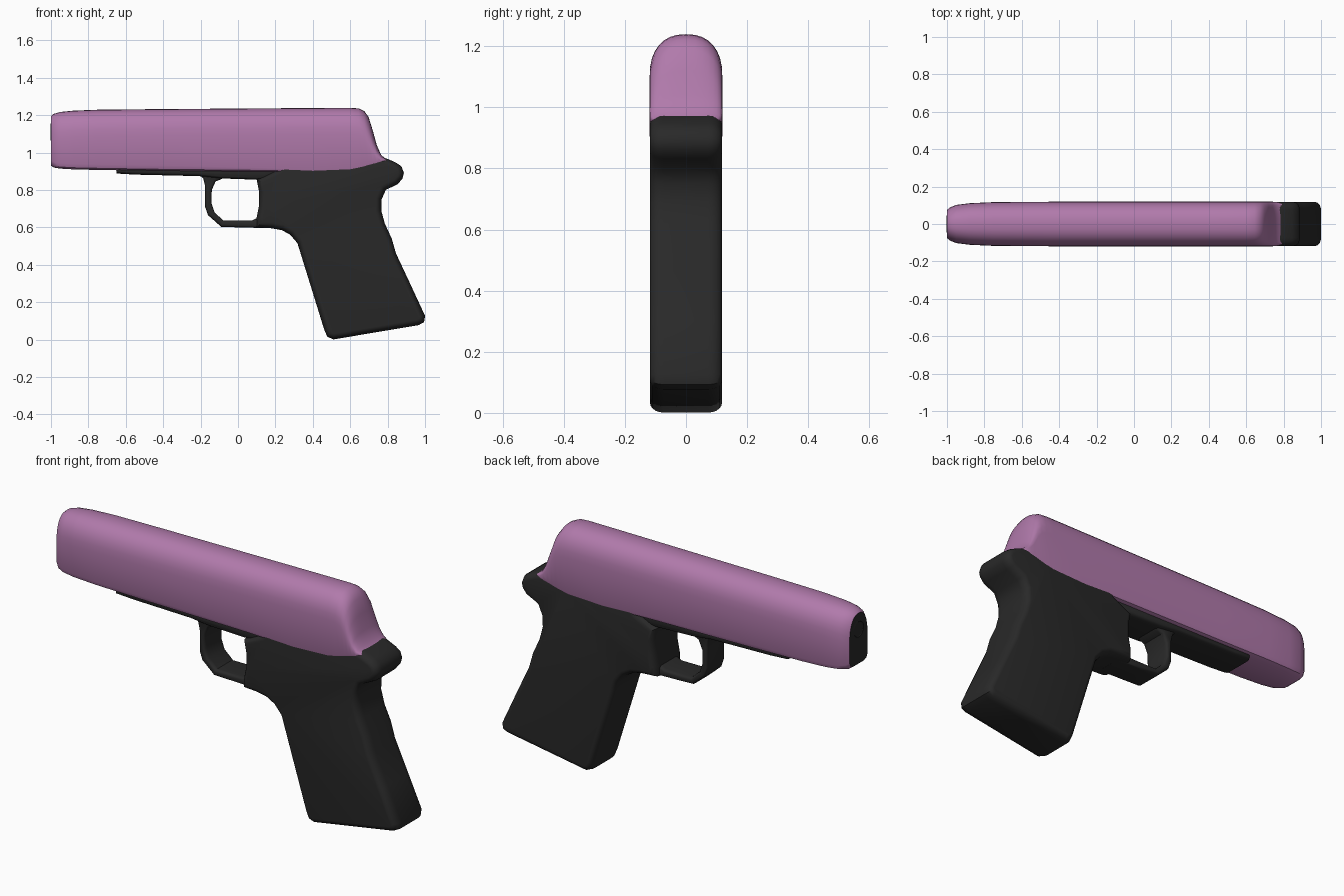
import bpy, bmesh, math
from mathutils import Vector

if "Cube" in bpy.data.objects:
    bpy.data.objects.remove(bpy.data.objects["Cube"])


def material(name, rgb):
    m = bpy.data.materials.new(name)
    m.diffuse_color = (*rgb, 1)
    m.use_nodes = True
    m.node_tree.nodes["Principled BSDF"].inputs["Base Color"].default_value = m.diffuse_color
    return m


PURPLE = material("soft purple", (0.44, 0.195, 0.41))
BLACK = material("matte black", (0.022, 0.022, 0.022))


def finish(name, bm, mats, angle=40):
    bmesh.ops.recalc_face_normals(bm, faces=bm.faces)
    me = bpy.data.meshes.new(name)
    bm.to_mesh(me)
    bm.free()
    ob = bpy.data.objects.new(name, me)
    bpy.context.collection.objects.link(ob)
    for m in mats:
        me.materials.append(m)
    bpy.ops.object.select_all(action='DESELECT')
    ob.select_set(True)
    bpy.context.view_layer.objects.active = ob
    bpy.ops.object.shade_smooth_by_angle(angle=math.radians(angle))
    return ob


def skin(bm, rings):
    """Join closed rings of points into a tube; return the two end caps."""
    vs = [[bm.verts.new(p) for p in r] for r in rings]
    n = len(vs[0])
    for a, b in zip(vs, vs[1:]):
        for i in range(n):
            j = (i + 1) % n
            bm.faces.new((a[i], a[j], b[j], b[i]))
    return bm.faces.new(vs[0]), bm.faces.new(vs[-1])


def inset(pts, d):
    """Move a closed XZ outline inward by d."""
    p = [Vector(q) for q in pts]
    n = len(p)
    area = sum(p[i - 1].x * p[i].y - p[i].x * p[i - 1].y for i in range(n))
    s = 1 if area > 0 else -1
    out = []
    for i in range(n):
        a = (p[i] - p[i - 1]).normalized()
        b = (p[(i + 1) % n] - p[i]).normalized()
        na, nb = Vector((-a.y, a.x)) * s, Vector((-b.y, b.x)) * s
        out.append(p[i] + (na + nb) / max(0.5, 1 + na.dot(nb)) * d)
    return out


def slab(name, pts, half, r, depth, steps=5):
    """Side outline given thickness in y, with rounded rims."""
    rims = []
    for k in range(steps + 1):
        t = k / steps * math.pi / 2
        rims.append((r * (1 - math.sin(t)), half - depth * (1 - math.cos(t))))
    rims = [(d, -y) for d, y in rims[::-1]][::-1] + [(d, y) for d, y in rims[::-1]]
    bm = bmesh.new()
    # first half runs from the -y cap outwards, second half back to the +y cap
    order = sorted(rims, key=lambda q: q[1])
    skin(bm, [[(q.x, y, q.y) for q in inset(pts, d)] for d, y in order])
    return finish(name, bm, [BLACK])


# Slide: lofted sections (x, top, bottom, half width, bottom corner radius)
SECTIONS = [
    (-1.0, 1.195, 0.93, 0.075, 0.03), (-0.985, 1.207, 0.92, 0.088, 0.03),
    (-0.95, 1.217, 0.914, 0.102, 0.03), (-0.88, 1.224, 0.91, 0.111, 0.03),
    (-0.75, 1.229, 0.907, 0.117, 0.03), (-0.45, 1.232, 0.902, 0.119, 0.03),
    (0.1, 1.236, 0.899, 0.119, 0.02), (0.4, 1.238, 0.896, 0.119, 0.01),
    (0.6, 1.239, 0.904, 0.119, 0.01), (0.645, 1.236, 0.913, 0.119, 0.01),
    (0.675, 1.222, 0.92, 0.119, 0.01), (0.698, 1.19, 0.927, 0.119, 0.01),
    (0.72, 1.12, 0.933, 0.119, 0.01), (0.742, 1.04, 0.94, 0.119, 0.008),
    (0.765, 0.988, 0.947, 0.117, 0.006), (0.79, 0.966, 0.953, 0.108, 0.003),
]


def slide_ring(x, top, bot, w, r):
    h = min(0.14, (top - bot) * 0.6)
    half = [(w - r, bot), (w - r * 0.3, bot + r * 0.3), (w, bot + r)]
    for k in range(9):
        t = k / 8 * math.pi / 2
        half.append((w * math.cos(t) ** 0.85, top - h + h * math.sin(t) ** 0.85))
    half[-1] = (0, top)
    return [(x, y, z) for y, z in half] + [(x, -y, z) for y, z in half[-2::-1]]


bm = bmesh.new()
muzzle, _ = skin(bm, [slide_ring(*s) for s in SECTIONS])
muzzle.material_index = 1
finish("slide", bm, [PURPLE, BLACK])

# Bore: short dark ring standing just proud of the muzzle face
bm = bmesh.new()
ring = lambda x, r: [(x, r * math.cos(a * math.pi / 8), 1.11 + r * math.sin(a * math.pi / 8))
                     for a in range(16)]
skin(bm, [ring(-0.99, 0.05), ring(-1.0, 0.05), ring(-1.002, 0.04), ring(-0.998, 0.035)])
finish("muzzle_ring", bm, [BLACK])

# Grip frame with the rear tang
GRIP = [
    (0.10, 0.855), (0.113, 0.79), (0.113, 0.72), (0.10, 0.655), (0.10, 0.60),
    (0.18, 0.595), (0.235, 0.585), (0.28, 0.56), (0.318, 0.515), (0.335, 0.46),
    (0.462, 0.05), (0.478, 0.015), (0.51, 0.001), (0.965, 0.077), (0.995, 0.093),
    (1.0, 0.127), (0.92, 0.30), (0.845, 0.46), (0.822, 0.54), (0.785, 0.62),
    (0.766, 0.69), (0.768, 0.75), (0.79, 0.80), (0.855, 0.832), (0.88, 0.862),
    (0.887, 0.89), (0.875, 0.925), (0.845, 0.946), (0.80, 0.966), (0.74, 0.985),
    (0.62, 0.97), (0.24, 0.945), (0.21, 0.91),
]
slab("grip_frame", GRIP, 0.1175, 0.03, 0.045)

# Trigger guard loop
GUARD = [
    (-0.215, 0.89), (-0.185, 0.86), (-0.176, 0.82), (-0.176, 0.71), (-0.16, 0.665),
    (-0.09, 0.603), (0.0, 0.60), (0.16, 0.596), (0.16, 0.65), (0.10, 0.65),
    (0.075, 0.636), (-0.078, 0.636), (-0.125, 0.68), (-0.142, 0.73), (-0.14, 0.80),
    (-0.12, 0.845), (-0.08, 0.862), (-0.06, 0.89),
]
slab("trigger_guard", GUARD, 0.075, 0.01, 0.02, 3)

# Dust cover rail under the slide
RAIL = [(-0.65, 0.888), (-0.55, 0.882), (-0.21, 0.874), (-0.10, 0.862), (0.10, 0.855),
        (0.25, 0.86), (0.25, 0.93), (-0.65, 0.93)]
slab("under_rail", RAIL, 0.095, 0.012, 0.03, 3)
